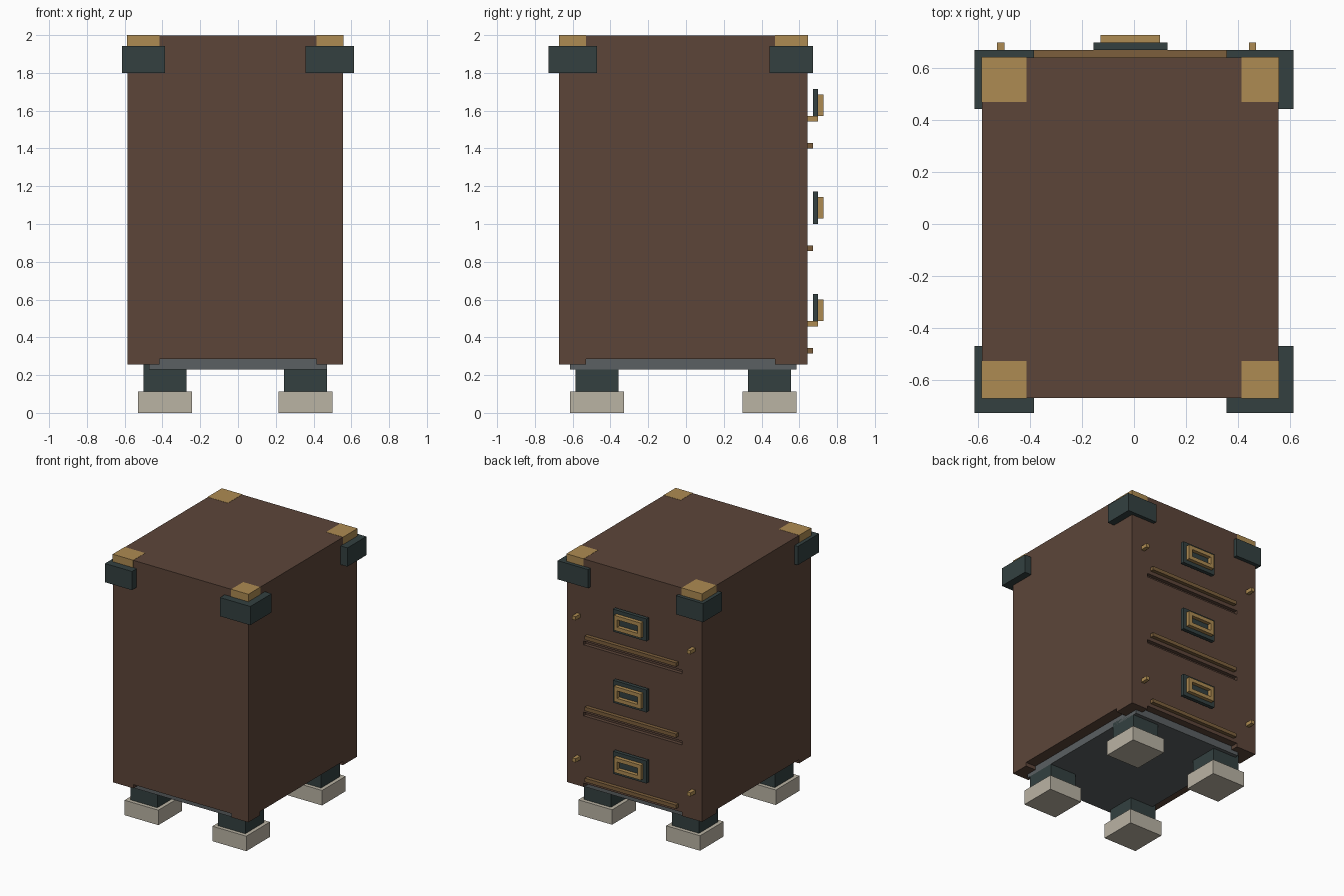
import bpy, bmesh

if "Cube" in bpy.data.objects:
    bpy.data.objects.remove(bpy.data.objects["Cube"])

V = 2.0 / 70  # the model sits on a grid of 70 steps in height


def mat(name, rgb):
    lin = [((c / 255 + 0.055) / 1.055) ** 2.4 for c in rgb]
    m = bpy.data.materials.new(name)
    m.diffuse_color = (*lin, 1)
    m.use_nodes = True
    m.node_tree.nodes["Principled BSDF"].inputs["Base Color"].default_value = m.diffuse_color
    return m


WOOD = mat("dark_wood", (92, 69, 57))
BRASS = mat("brass", (174, 139, 82))
BRONZE = mat("dull_bronze", (124, 95, 60))
IRON = mat("dark_iron", (51, 64, 64))
STEEL = mat("grey_steel", (91, 96, 98))
STONE = mat("pale_stone", (186, 179, 164))


def prism(name, pts, z0, z1, m):
    """Extrude a flat outline (grid steps) from z0 to z1."""
    bm = bmesh.new()
    f = bm.faces.new([bm.verts.new((x * V, y * V, z0 * V)) for x, y in pts])
    top = bmesh.ops.extrude_face_region(bm, geom=[f])["geom"]
    bmesh.ops.translate(bm, vec=(0, 0, (z1 - z0) * V),
                        verts=[v for v in top if isinstance(v, bmesh.types.BMVert)])
    bmesh.ops.recalc_face_normals(bm, faces=bm.faces[:])
    me = bpy.data.meshes.new(name)
    bm.to_mesh(me)
    bm.free()
    me.materials.append(m)
    ob = bpy.data.objects.new(name, me)
    bpy.context.collection.objects.link(ob)
    return ob


def box(name, x, y, z, m):
    return prism(name, [(x[0], y[0]), (x[1], y[0]), (x[1], y[1]), (x[0], y[1])], z[0], z[1], m)


# Cabinet body
body = box("cabinet_body", (-20.5, 19.5), (-23.5, 22.5), (9, 69.95), WOOD)


def cut(name, x, y, z):
    c = box(name, x, y, z, WOOD)
    c.hide_render = True
    c.hide_viewport = True
    b = body.modifiers.new(name, "BOOLEAN")
    b.operation = "DIFFERENCE"
    b.solver = "EXACT"
    b.object = c


# Bottom notches on all sides, leaving four corner blocks
cut("notch_cutter_long", (-14.5, 14.5), (-30, 30), (5, 10))
cut("notch_cutter_wide", (-30, 30), (-18.5, 16.5), (4, 10))
# Grooves between the drawers
for z in (28, 47):
    cut("groove_cutter", (-14.5, 14.5), (21.5, 25), (z, z + 1))

# Base plate
box("base_plate", (-16.5, 16.5), (-21.5, 20.5), (8, 10), STEEL)

# Legs and feet
for sx, lx in (("left", -17.5), ("right", 8.5)):
    for sy, ly in (("front", -20.5), ("back", 11.5)):
        box(f"{sy}_{sx}_leg", (lx, lx + 8), (ly, ly + 8), (4, 9), IRON)
        box(f"{sy}_{sx}_foot", (lx - 1, lx + 9), (ly - 1, ly + 9), (0, 4), STONE)

# Corner caps and L-shaped brackets: body edge, cap inner, bracket outer, bracket inner
E = 0.06  # caps stand just proud of the body
for sx, (bx, cx, ox, ix) in (("left", (-20.5, -14.5, -21.5, -13.5)),
                             ("right", (19.5, 14.5, 21.5, 12.5))):
    for sy, (by, cy, oy, iy) in (("front", (-23.5, -18.5, -25.5, -16.5)),
                                 ("back", (22.5, 16.5, 23.5, 15.5))):
        ex = E if bx > 0 else -E
        ey = E if by > 0 else -E
        box(f"{sy}_{sx}_cap", (cx, bx + ex), (cy, by + ey), (67, 70), BRASS)
        prism(f"{sy}_{sx}_bracket",
              [(ox, oy), (ix, oy), (ix, by), (bx, by), (bx, iy), (ox, iy)], 63, 68, IRON)

# Drawer rails and handles on the back
for i, z in enumerate((11, 30, 49)):
    n = f"drawer_{i + 1}"
    box(n + "_rail", (-13.5, 13.5), (22.5, 23.5), (z, z + 1), BRONZE)
    box(n + "_handle_plate", (-5.5, 4.5), (23.5, 24.5), (z + 5, z + 11), IRON)
    for part, x, dz in (("bottom", (-4.5, 3.5), (6, 7)), ("top", (-4.5, 3.5), (9, 10)),
                        ("left", (-4.5, -3.5), (7, 9)), ("right", (2.5, 3.5), (7, 9))):
        box(f"{n}_handle_{part}", x, (24.5, 25.5), (z + dz[0], z + dz[1]), BRASS)

# Small studs
for z in (16, 54):
    for x in (-18.5, 15.5):
        box("stud", (x, x + 1), (22.5, 24.5), (z, z + 1), BRASS)
